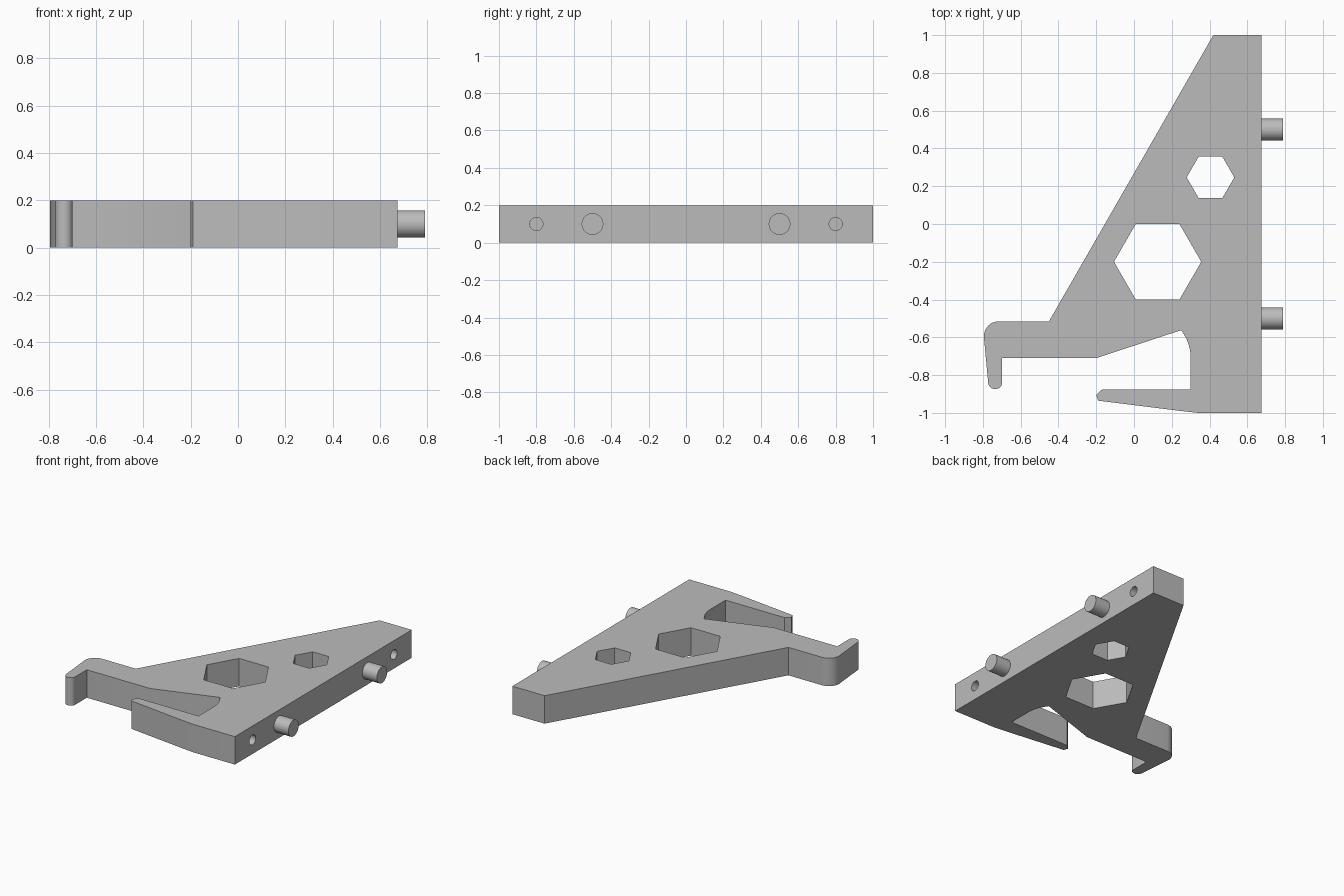
import bpy
import bmesh
from math import cos, sin, radians, pi
from mathutils import Matrix, Vector

cube = bpy.data.objects.get("Cube")
if cube:
    bpy.data.objects.remove(cube, do_unlink=True)

THICK = 0.2
SIDE_X = 0.675

grey = bpy.data.materials.new("plain grey")
grey.use_nodes = True
GREY = (0.5, 0.5, 0.5, 1)
grey.diffuse_color = GREY
grey.node_tree.nodes["Principled BSDF"].inputs["Base Color"].default_value = GREY


def finish(name, bm):
    bmesh.ops.recalc_face_normals(bm, faces=bm.faces)
    mesh = bpy.data.meshes.new(name)
    bm.to_mesh(mesh)
    bm.free()
    mesh.materials.append(grey)
    obj = bpy.data.objects.new(name, mesh)
    bpy.context.collection.objects.link(obj)
    return obj


def prism(name, points, z0, z1):
    """Extrude a flat outline upwards."""
    bm = bmesh.new()
    face = bm.faces.new([bm.verts.new((x, y, z0)) for x, y in points])
    top = bmesh.ops.extrude_face_region(bm, geom=[face])["geom"]
    verts = [v for v in top if isinstance(v, bmesh.types.BMVert)]
    bmesh.ops.translate(bm, verts=verts, vec=(0, 0, z1 - z0))
    return finish(name, bm)


def side_cylinder(name, radius, x0, x1, y):
    """Cylinder lying along x at mid thickness."""
    bm = bmesh.new()
    place = Matrix.Translation(((x0 + x1) / 2, y, THICK / 2)) @ Matrix.Rotation(pi / 2, 4, "Y")
    bmesh.ops.create_cone(bm, cap_ends=True, segments=48, radius1=radius,
                          radius2=radius, depth=x1 - x0, matrix=place)
    return finish(name, bm)


def arc(cx, cy, rx, ry, start, end, steps=10):
    angles = [radians(start + (end - start) * i / steps) for i in range(steps + 1)]
    return [(cx + rx * cos(a), cy + ry * sin(a)) for a in angles]


def smooth(obj):
    bpy.ops.object.select_all(action="DESELECT")
    obj.select_set(True)
    bpy.context.view_layer.objects.active = obj
    bpy.ops.object.shade_smooth_by_angle(angle=radians(30))


# Bracket outline: sloped back, lower jaw, curved throat, upper jaw with hook
outline = [(0.42, 1), (SIDE_X, 1), (SIDE_X, -1), (0.34, -1), (0.25, -0.99)]
outline += [(-0.19, -0.935), (-0.2, -0.905), (-0.168, -0.875), (0.3, -0.875)]
outline += arc(0.06, -0.71, 0.24, 0.24, 0, 38)
outline += [(-0.2, -0.71), (-0.7, -0.71), (-0.7, -0.848)]
outline += arc(-0.735, -0.84, 0.037, 0.035, -30, -170, 6)
outline += arc(-0.715, -0.595, 0.08, 0.08, 180, 90)
outline += [(-0.45, -0.515)]
body = prism("bracket_body", outline, 0, THICK)

# Hexagonal windows and round side sockets
cutters = []
for name, x, y, r in (("small_hex_cutter", 0.405, 0.247, 0.126),
                      ("large_hex_cutter", 0.125, -0.2, 0.231)):
    cutters.append(prism(name, arc(x, y, r, r, 0, 300, 5), -0.1, THICK + 0.1))
for side in (-1, 1):
    cutters.append(side_cylinder("socket_cutter", 0.035, SIDE_X - 0.12, SIDE_X + 0.1, side * 0.8))
for cutter in cutters:
    mod = body.modifiers.new(cutter.name, "BOOLEAN")
    mod.operation = "DIFFERENCE"
    mod.solver = "EXACT"
    mod.object = cutter
    bpy.context.view_layer.objects.active = body
    bpy.ops.object.modifier_apply(modifier=mod.name)
    bpy.data.objects.remove(cutter, do_unlink=True)
smooth(body)

# Locating pegs on the long straight side
for name, y in (("front_peg", -0.5), ("back_peg", 0.5)):
    smooth(side_cylinder(name, 0.058, SIDE_X - 0.02, 0.79, y))
